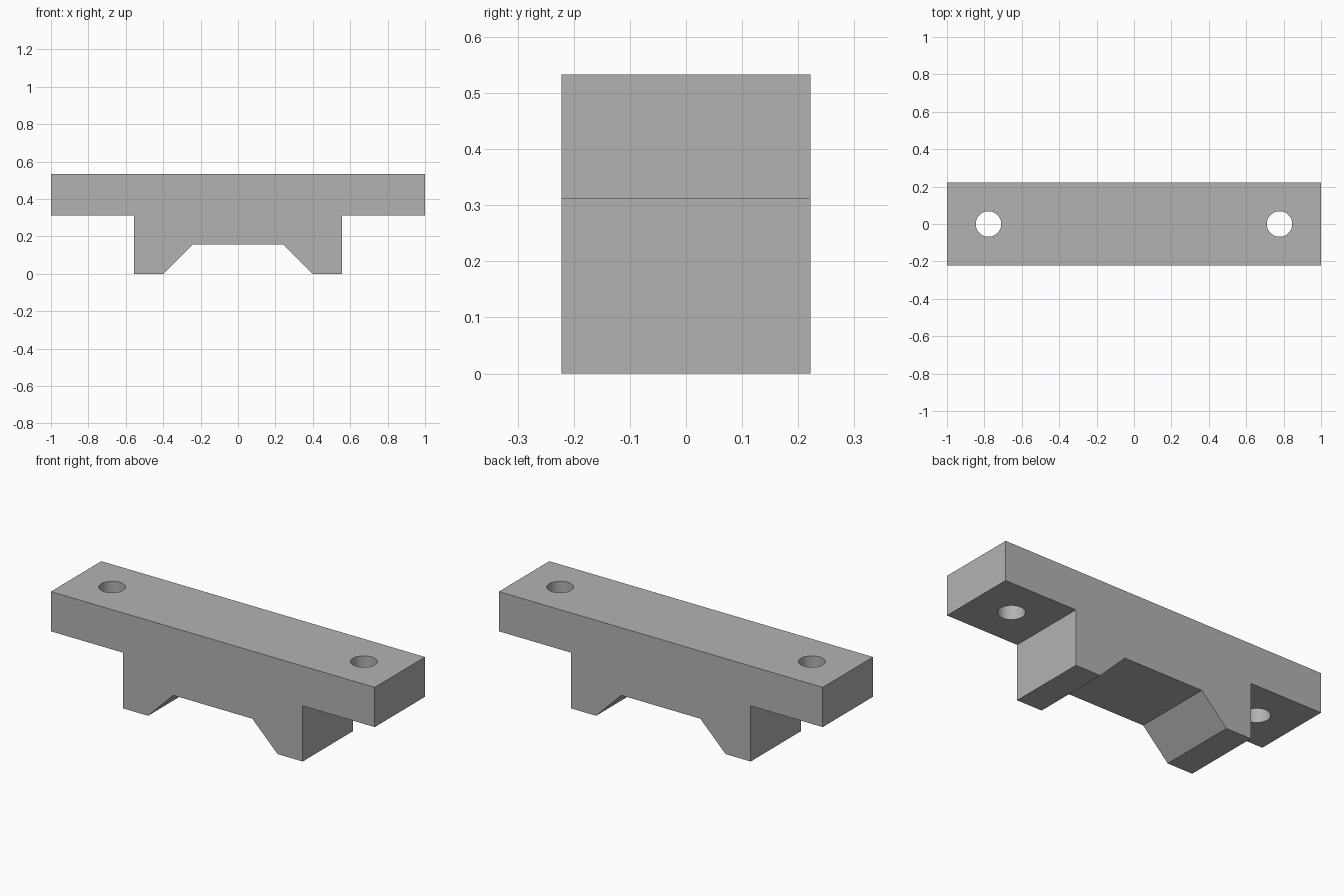
import bpy
import bmesh
import math

cube = bpy.data.objects.get("Cube")
if cube:
    bpy.data.objects.remove(cube, do_unlink=True)

HALF_DEPTH = 0.222
TOP = 0.533

grey = bpy.data.materials.new("plain grey")
grey.use_nodes = True
colour = (0.45, 0.45, 0.45, 1)
grey.diffuse_color = colour
grey.node_tree.nodes["Principled BSDF"].inputs["Base Color"].default_value = colour

# Bracket body: mirrored half profile extruded front to back
half = [(1, TOP), (1, 0.311), (0.555, 0.311), (0.555, 0), (0.4, 0), (0.244, 0.156)]
profile = half + [(-x, z) for x, z in reversed(half)]
bm = bmesh.new()
face = bm.faces.new([bm.verts.new((x, -HALF_DEPTH, z)) for x, z in profile])
extruded = bmesh.ops.extrude_face_region(bm, geom=[face])
verts = [v for v in extruded["geom"] if isinstance(v, bmesh.types.BMVert)]
bmesh.ops.translate(bm, verts=verts, vec=(0, 2 * HALF_DEPTH, 0))
bmesh.ops.recalc_face_normals(bm, faces=bm.faces)
mesh = bpy.data.meshes.new("clamp_bracket")
bm.to_mesh(mesh)
bm.free()
bracket = bpy.data.objects.new("clamp_bracket", mesh)
bpy.context.collection.objects.link(bracket)
mesh.materials.append(grey)

# Bolt holes through both flanges
cutters = []
for side, x in (("left", 0.778), ("right", -0.778)):
    bpy.ops.mesh.primitive_cylinder_add(vertices=48, radius=0.068, depth=0.5,
                                        location=(x, 0, 0.42))
    cutter = bpy.context.object
    cutter.name = side + "_hole_cutter"
    cutter.data.materials.append(grey)
    cutters.append(cutter)
    cut = bracket.modifiers.new(side + "_hole", "BOOLEAN")
    cut.operation = "DIFFERENCE"
    cut.solver = "EXACT"
    cut.object = cutter

# Apply the cuts and remove the cutters
bpy.ops.object.select_all(action="DESELECT")
bracket.select_set(True)
bpy.context.view_layer.objects.active = bracket
for name in [m.name for m in bracket.modifiers]:
    bpy.ops.object.modifier_apply(modifier=name)
for cutter in cutters:
    bpy.data.objects.remove(cutter, do_unlink=True)

bpy.ops.object.shade_smooth_by_angle(angle=math.radians(30))
